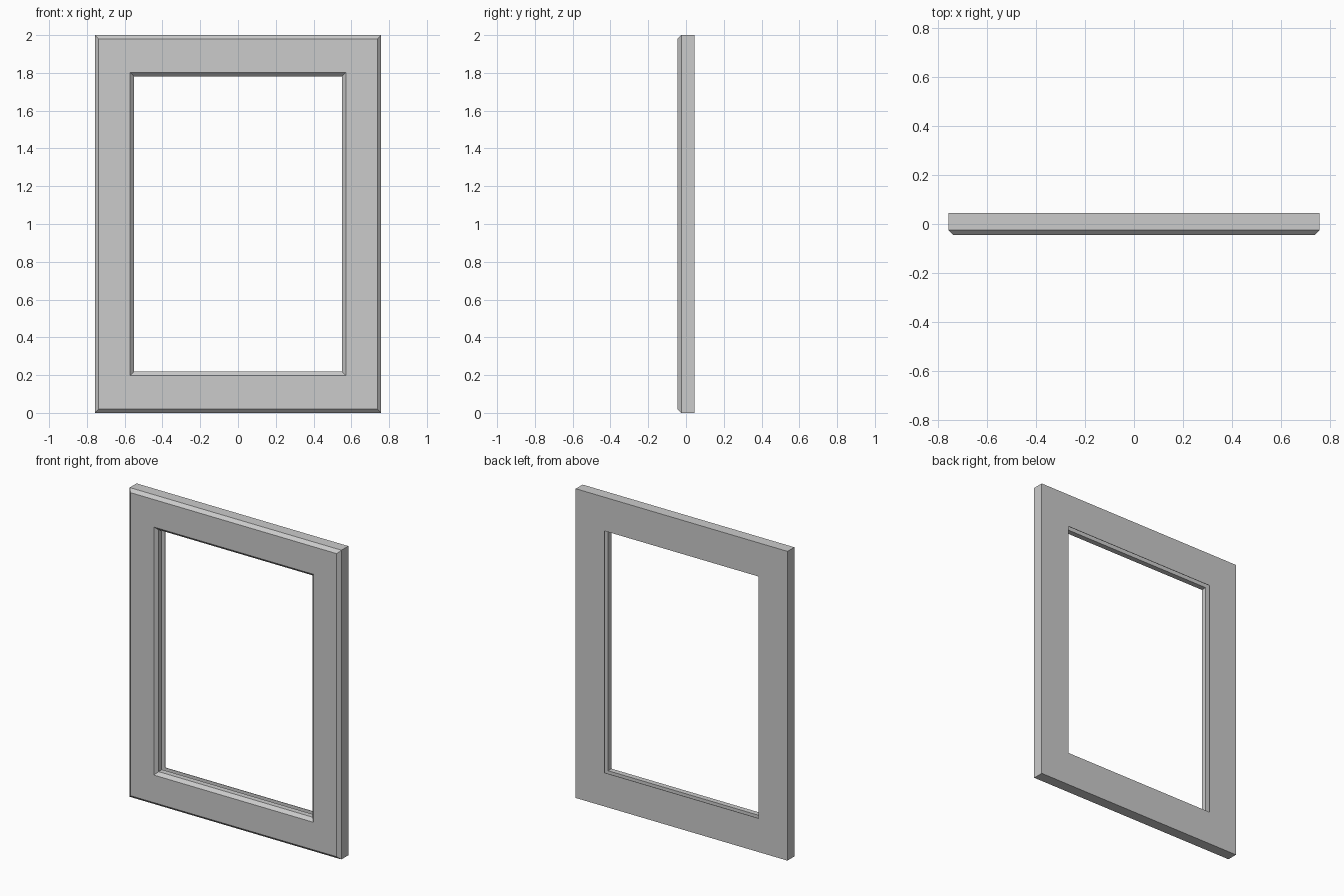
import bpy
import bmesh

cube = bpy.data.objects.get("Cube")
if cube:
    bpy.data.objects.remove(cube)

WIDTH, HEIGHT = 1.515, 2.0

grey = bpy.data.materials.new("plain_grey")
grey.use_nodes = True
grey.diffuse_color = (0.6, 0.6, 0.6, 1)
grey.node_tree.nodes["Principled BSDF"].inputs["Base Color"].default_value = (0.6, 0.6, 0.6, 1)

# Moulding section: side inset, top and bottom inset, depth
section = [
    (0, 0, 0.045),
    (0, 0, -0.025),
    (0.02, 0.02, -0.045),          # outer bevel
    (0.187, 0.198, -0.045),
    (0.207, 0.218, -0.025),        # bevel into the opening
    (0.207, 0.218, 0.01),          # front lip
    (0.165, 0.176, 0.01),          # slot behind the lip
    (0.165, 0.176, 0.042),
    (0.207, 0.218, 0.042),         # thin back edge
    (0.207, 0.218, 0.045),
]


def rectangle_ring(bm, dx, dz, y):
    x = WIDTH / 2 - dx
    corners = [(-x, dz), (x, dz), (x, HEIGHT - dz), (-x, HEIGHT - dz)]
    return [bm.verts.new((cx, y, cz)) for cx, cz in corners]


# Join the mitred rings into one closed frame
bm = bmesh.new()
rings = [rectangle_ring(bm, *point) for point in section]
for ring, following in zip(rings, rings[1:] + rings[:1]):
    for i in range(4):
        j = (i + 1) % 4
        bm.faces.new((ring[i], ring[j], following[j], following[i]))
bmesh.ops.recalc_face_normals(bm, faces=bm.faces)

mesh = bpy.data.meshes.new("frame")
bm.to_mesh(mesh)
bm.free()
mesh.materials.append(grey)
frame = bpy.data.objects.new("frame", mesh)
bpy.context.collection.objects.link(frame)
